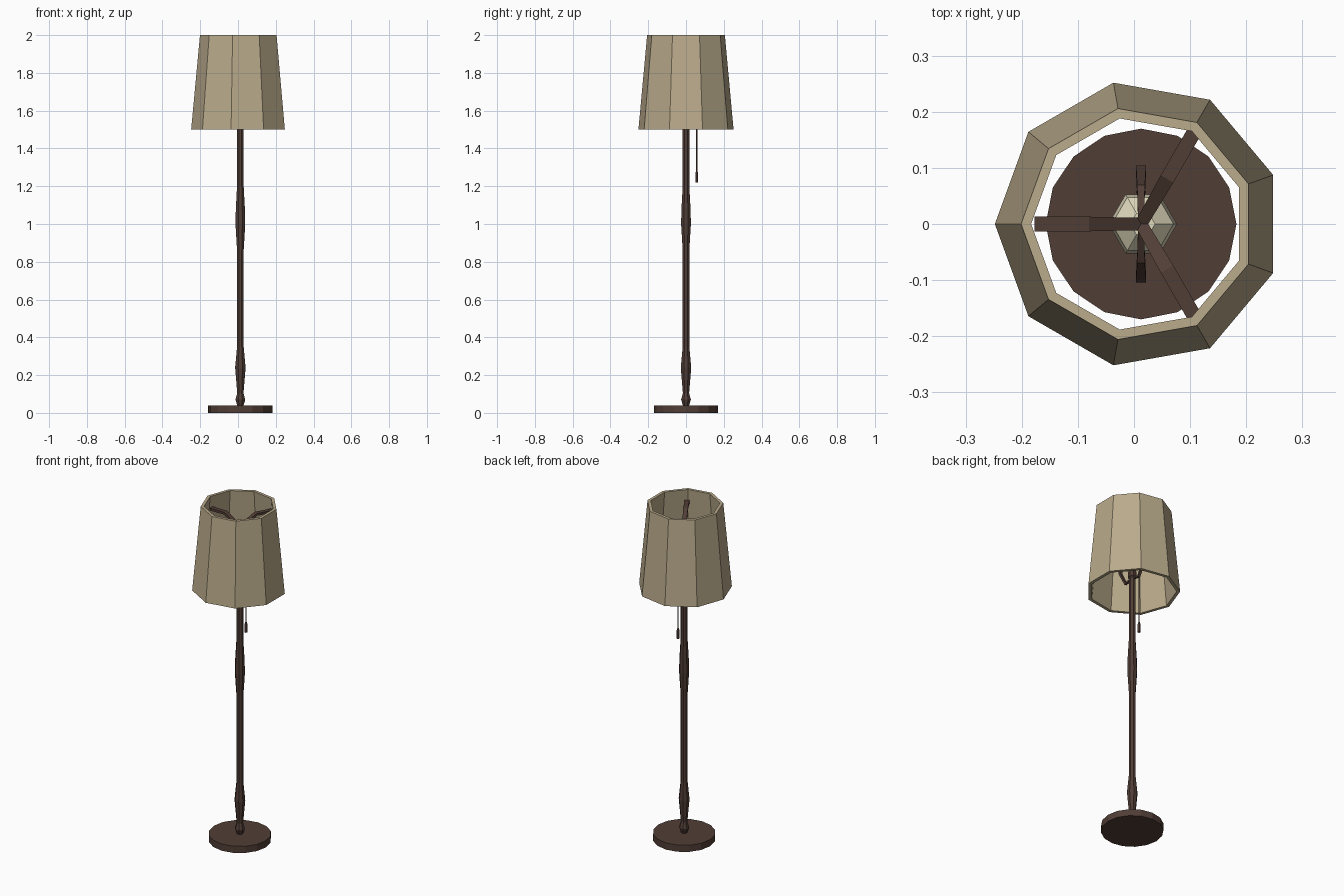
import bpy
import bmesh
from math import cos, sin, pi, radians
from mathutils import Vector

if "Cube" in bpy.data.objects:
    bpy.data.objects.remove(bpy.data.objects["Cube"])

AXIS_X = 0.0125   # pole and base axis
SHADE_X = 0.0077  # shade axis


def material(name, rgb):
    m = bpy.data.materials.new(name)
    m.use_nodes = True
    colour = [(c / 255) ** 2.2 for c in rgb] + [1]
    m.diffuse_color = colour
    m.node_tree.nodes["Principled BSDF"].inputs["Base Color"].default_value = colour
    return m


WOOD = material("dark brown wood", (82, 64, 57))
FABRIC = material("tan fabric", (184, 169, 138))
GLASS = material("pale bulb glass", (222, 216, 186))


def finish(name, bm, mat):
    bmesh.ops.recalc_face_normals(bm, faces=bm.faces[:])
    mesh = bpy.data.meshes.new(name)
    bm.to_mesh(mesh)
    bm.free()
    mesh.materials.append(mat)
    obj = bpy.data.objects.new(name, mesh)
    bpy.context.collection.objects.link(obj)
    return obj


def lathe(name, profile, sides, mat, x=AXIS_X, y=0, phase=0, closed=False):
    """Turn (radius, z) points about a vertical axis; closed joins last ring to first."""
    bm = bmesh.new()
    rings = [[bm.verts.new((x + r * cos(phase + 2 * pi * i / sides),
                            y + r * sin(phase + 2 * pi * i / sides), z))
              for i in range(sides)] for r, z in profile]
    pairs = list(zip(rings, rings[1:]))
    if closed:
        pairs.append((rings[-1], rings[0]))
    else:
        bm.faces.new(rings[0])
        bm.faces.new(rings[-1])
    for a, b in pairs:
        for i in range(sides):
            j = (i + 1) % sides
            bm.faces.new((a[i], a[j], b[j], b[i]))
    return finish(name, bm, mat)


def strip(name, path, widths, thickness, angle, mat):
    """Bent flat bar along (distance, z) points, heading out at an angle."""
    bm = bmesh.new()
    out = Vector((cos(angle), sin(angle), 0))
    side = Vector((-sin(angle), cos(angle), 0))
    pts = [out * d + Vector((AXIS_X, 0, z)) for d, z in path]
    rings = []
    for i, p in enumerate(pts):
        along = (pts[min(i + 1, len(pts) - 1)] - pts[max(i - 1, 0)]).normalized()
        up = along.cross(side) * thickness / 2
        w = side * widths[i] / 2
        rings.append([bm.verts.new(p + v) for v in (w + up, up - w, -w - up, w - up)])
    for a, b in zip(rings, rings[1:]):
        for i in range(4):
            j = (i + 1) % 4
            bm.faces.new((a[i], a[j], b[j], b[i]))
    bm.faces.new(rings[0])
    bm.faces.new(rings[-1])
    return finish(name, bm, mat)


# Round foot and turned pole
lathe("base", [(0.17, 0), (0.17, 0.04)], 16, WOOD)
lathe("pole", [(0.018, 0.04), (0.028, 0.07), (0.018, 0.105), (0.03, 0.24),
               (0.019, 0.35), (0.019, 0.86), (0.028, 1.0), (0.026, 1.08),
               (0.019, 1.2), (0.019, 1.58), (0.024, 1.585), (0.024, 1.62)], 8, WOOD,
      phase=pi / 8)

# Open tapered shade with wall thickness
lathe("shade", [(0.2557, 1.5), (0.209, 2.0), (0.191, 2.0), (0.237, 1.5)], 9, FABRIC,
      x=SHADE_X, phase=pi, closed=True)

# Faceted bulb
lathe("bulb", [(0.022, 1.62), (0.03, 1.65), (0.061, 1.71), (0.055, 1.75),
               (0.022, 1.78)], 6, GLASS, x=0.0155)

# Harp around the bulb, one half on each side
for label, deg in (("back", 90), ("front", -90)):
    strip("harp_" + label, [(0, 1.58), (0.055, 1.57), (0.098, 1.65), (0.098, 1.73),
                            (0.065, 1.83), (0, 1.87)],
          [0.012, 0.014, 0.018, 0.018, 0.014, 0.01], 0.012, radians(deg), WOOD)

# Three bent arms that carry the shade
for label, deg in (("right", 180), ("back", 60), ("front", -60)):
    strip("shade_arm_" + label, [(0.004, 1.87), (0.095, 1.93), (0.19, 1.93)],
          [0.022, 0.026, 0.026], 0.014, radians(deg), WOOD)

# Pull cord and its handle
lathe("pull_cord", [(0.004, 1.27), (0.004, 1.58)], 6, WOOD, y=0.057)
lathe("pull_handle", [(0.009, 1.22), (0.009, 1.265), (0.005, 1.28)], 6, WOOD, y=0.057)
